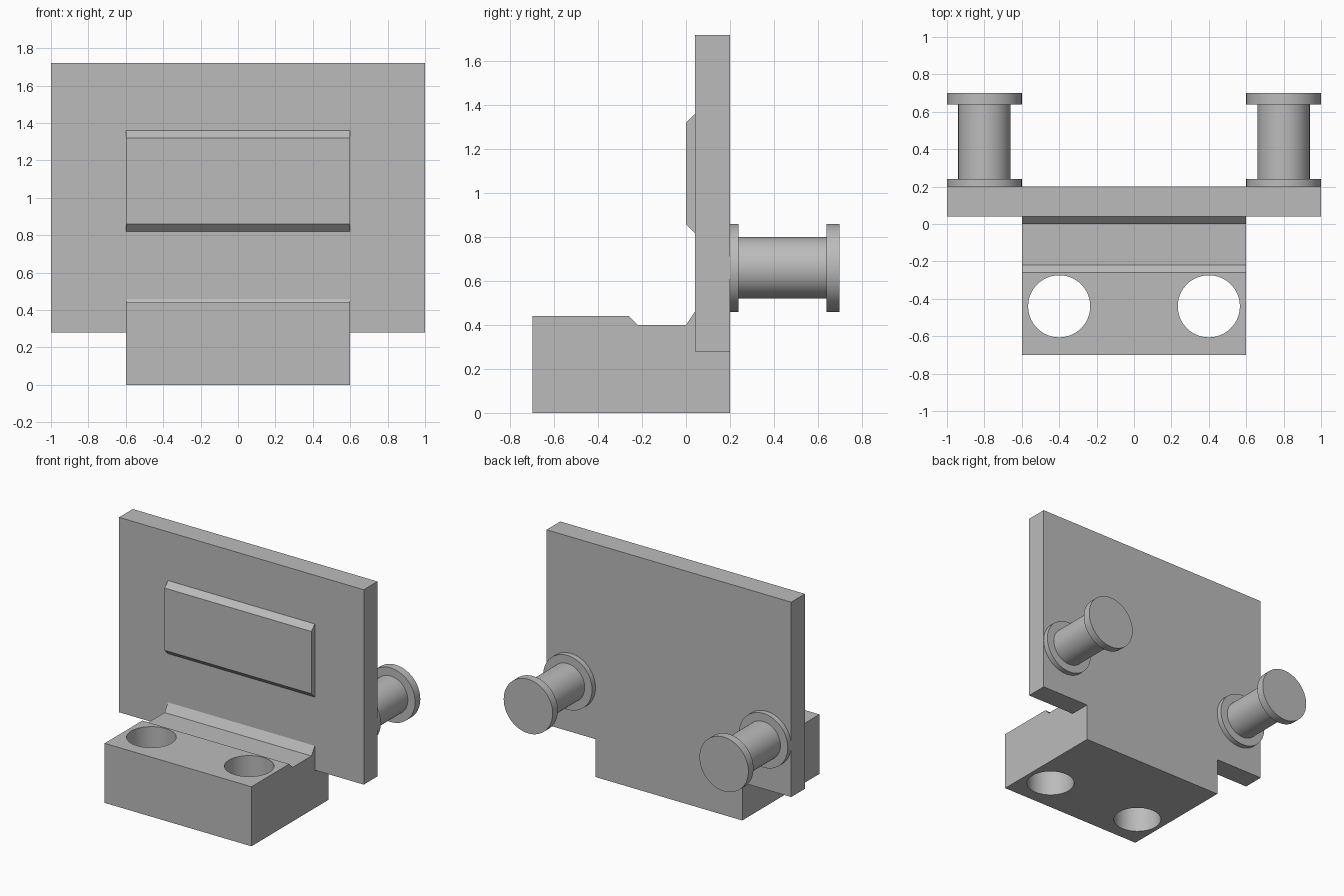
import bpy, bmesh, math
from mathutils import Matrix, Vector

cube = bpy.data.objects.get("Cube")
if cube:
    bpy.data.objects.remove(cube, do_unlink=True)

GREY = (0.5, 0.5, 0.5, 1.0)
grey = bpy.data.materials.new("plain grey")
grey.use_nodes = True
grey.diffuse_color = GREY
grey.node_tree.nodes["Principled BSDF"].inputs["Base Color"].default_value = GREY


def finish(name, bm):
    """Turn a bmesh into a named grey object."""
    bmesh.ops.recalc_face_normals(bm, faces=bm.faces)
    mesh = bpy.data.meshes.new(name)
    bm.to_mesh(mesh)
    bm.free()
    mesh.materials.append(grey)
    obj = bpy.data.objects.new(name, mesh)
    bpy.context.collection.objects.link(obj)
    return obj


def extrude_profile(name, points, half_width):
    """Extrude a closed (y, z) side profile along x."""
    bm = bmesh.new()
    face = bm.faces.new([bm.verts.new((-half_width, y, z)) for y, z in points])
    ext = bmesh.ops.extrude_face_region(bm, geom=[face])
    moved = [v for v in ext["geom"] if isinstance(v, bmesh.types.BMVert)]
    bmesh.ops.translate(bm, verts=moved, vec=(2 * half_width, 0, 0))
    return finish(name, bm)


def combine(target, tool, operation):
    """Apply a boolean and remove the tool."""
    mod = target.modifiers.new(operation.lower(), "BOOLEAN")
    mod.operation = operation
    mod.solver = "EXACT"
    mod.object = tool
    bpy.context.view_layer.objects.active = target
    bpy.ops.object.modifier_apply(modifier=mod.name)
    bpy.data.objects.remove(tool, do_unlink=True)


def smooth(obj):
    bpy.ops.object.select_all(action="DESELECT")
    obj.select_set(True)
    bpy.context.view_layer.objects.active = obj
    bpy.ops.object.shade_smooth_by_angle(angle=math.radians(30))


# Upright plate
body = extrude_profile("bracket_body", [(0.04, 0.28), (0.2, 0.28), (0.2, 1.72), (0.04, 1.72)], 1.0)

# Foot block with a shallow step and a sloped root against the plate
foot = extrude_profile("foot_block", [
    (-0.7, 0), (0.2, 0), (0.2, 0.4), (0.1, 0.46), (0.04, 0.46),
    (0, 0.4), (-0.22, 0.4), (-0.26, 0.44), (-0.7, 0.44)], 0.6)
combine(body, foot, "UNION")

# Raised pad with sloped top and bottom edges
pad = extrude_profile("front_pad", [
    (0.1, 0.82), (0.1, 1.36), (0.04, 1.36), (0, 1.32), (0, 0.86), (0.04, 0.82)], 0.6)
combine(body, pad, "UNION")

# Two bolt holes through the foot
for side in (-1, 1):
    bm = bmesh.new()
    bmesh.ops.create_cone(bm, cap_ends=True, segments=64, radius1=0.166, radius2=0.166,
                          depth=1, matrix=Matrix.Translation((side * 0.4, -0.44, 0.2)))
    combine(body, finish("hole_cutter", bm), "DIFFERENCE")
smooth(body)

# Flanged pegs on the back, turned around the y axis
PEG = [(0, 0.2), (0.2, 0.2), (0.2, 0.24), (0.14, 0.24),
       (0.14, 0.64), (0.2, 0.64), (0.2, 0.7), (0, 0.7)]
for side, name in ((1, "left_peg"), (-1, "right_peg")):
    bm = bmesh.new()
    verts = [bm.verts.new((r, y, 0)) for r, y in PEG]
    edges = [bm.edges.new(pair) for pair in zip(verts, verts[1:])]
    bmesh.ops.spin(bm, geom=verts + edges, cent=(0, 0, 0), axis=(0, 1, 0),
                   angle=math.tau, steps=64, use_merge=True)
    bmesh.ops.remove_doubles(bm, verts=bm.verts, dist=0.0001)
    bmesh.ops.translate(bm, verts=bm.verts, vec=Vector((side * 0.8, 0, 0.66)))
    smooth(finish(name, bm))
